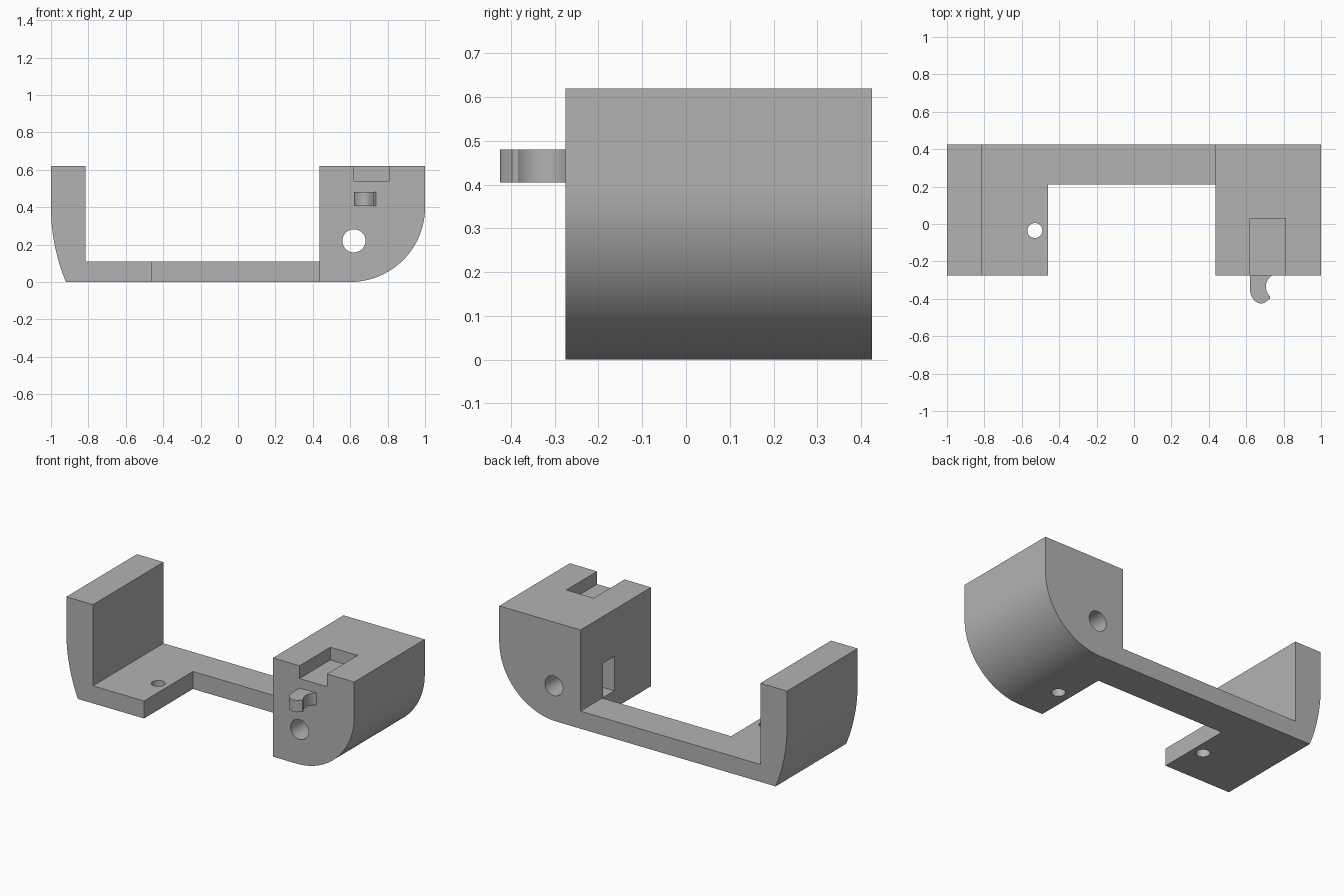
import bpy, bmesh, math
from mathutils import Vector

cube = bpy.data.objects.get("Cube")
if cube:
    bpy.data.objects.remove(cube, do_unlink=True)

grey = bpy.data.materials.new("plain grey")
grey.use_nodes = True
colour = (0.45, 0.45, 0.45, 1)
grey.diffuse_color = colour
grey.node_tree.nodes["Principled BSDF"].inputs["Base Color"].default_value = colour

FRONT, BACK, TOP, FLOOR = -0.275, 0.425, 0.62, 0.11
OVER = 0.05  # how far cutters overshoot open sides


def arc(cx, cy, r, start, end, n=24):
    """Points along an arc, angles in degrees."""
    angles = [math.radians(start + (end - start) * i / n) for i in range(n + 1)]
    return [(cx + r * math.cos(a), cy + r * math.sin(a)) for a in angles]


def prism(name, outline, low, high, axis):
    """Extrude an outline along y (outline in x, z) or z (outline in x, y)."""
    place = (lambda p, h: (p[0], h, p[1])) if axis == "y" else (lambda p, h: (p[0], p[1], h))
    bm = bmesh.new()
    face = bm.faces.new([bm.verts.new(place(p, low)) for p in outline])
    extruded = bmesh.ops.extrude_face_region(bm, geom=[face])["geom"]
    offset = Vector(place((0, 0), high - low))
    bmesh.ops.translate(bm, vec=offset, verts=[v for v in extruded if isinstance(v, bmesh.types.BMVert)])
    bmesh.ops.recalc_face_normals(bm, faces=bm.faces)
    mesh = bpy.data.meshes.new(name)
    bm.to_mesh(mesh)
    bm.free()
    mesh.materials.append(grey)
    obj = bpy.data.objects.new(name, mesh)
    bpy.context.collection.objects.link(obj)
    return obj


def activate(obj):
    bpy.ops.object.select_all(action="DESELECT")
    obj.select_set(True)
    bpy.context.view_layer.objects.active = obj


def cut(target, cutter):
    """Subtract the cutter and remove it."""
    cutter.hide_render = True
    mod = target.modifiers.new("cut", "BOOLEAN")
    mod.operation, mod.solver, mod.object = "DIFFERENCE", "EXACT", cutter
    activate(target)
    bpy.ops.object.modifier_apply(modifier=mod.name)
    bpy.data.objects.remove(cutter, do_unlink=True)


def box(name, x0, x1, y0, y1, z0, z1):
    return prism(name, [(x0, y0), (x1, y0), (x1, y1), (x0, y1)], z0, z1, "z")


def rod(name, a, b, r, low, high, axis):
    return prism(name, arc(a, b, r, 0, 360, 32)[:-1], low, high, axis)


# Body: thin wall, floor and thick block in one profile
wall_radius = 1.04
profile = arc(0.6, 0.4, 0.4, -90, 0, 40)
profile += [(1, TOP), (0.435, TOP), (0.435, FLOOR), (-0.815, FLOOR), (-0.815, TOP), (-1, TOP)]
profile += arc(wall_radius - 1, 0.4, wall_radius, 180, 202.6)
body = prism("bracket_body", profile, FRONT, BACK, "y")

# Opening that leaves a narrow bar along the back
cut(body, box("floor_opening", -0.46, 0.435, FRONT - OVER, 0.21, -OVER, FLOOR + OVER))
# Pocket in the top of the block
cut(body, box("top_pocket", 0.62, 0.81, FRONT - OVER, 0.03, 0.54, TOP + OVER))
# Nut slot on the inner side of the block
cut(body, box("nut_slot", 0.435 - OVER, 0.725, 0.09, 0.20, FLOOR, 0.325))
# Long bolt hole through the block
cut(body, rod("bolt_hole", 0.62, 0.22, 0.062, FRONT - OVER, BACK + OVER, "y"))
# Screw holes in the underside
cut(body, rod("wall_screw_hole", -0.53, -0.035, 0.04, -OVER, FLOOR + OVER, "z"))
cut(body, rod("block_screw_hole", 0.52, -0.035, 0.04, -OVER, 0.2, "z"))

# Hook on the front of the block
outline = [(0.735, FRONT + 0.01), (0.62, FRONT + 0.01)]
outline += [(0.68 + 0.06 * x, -0.345 + 0.08 * y) for x, y in arc(0, 0, 1, 180, 290, 16)]
outline += [(0.728, -0.398)]
outline += arc(0.775, -0.335, 0.07, 225, 122, 14)
hook = prism("front_hook", outline, 0.405, 0.48, "z")

for obj in (body, hook):
    activate(obj)
    bpy.ops.object.shade_smooth_by_angle(angle=math.radians(30))
